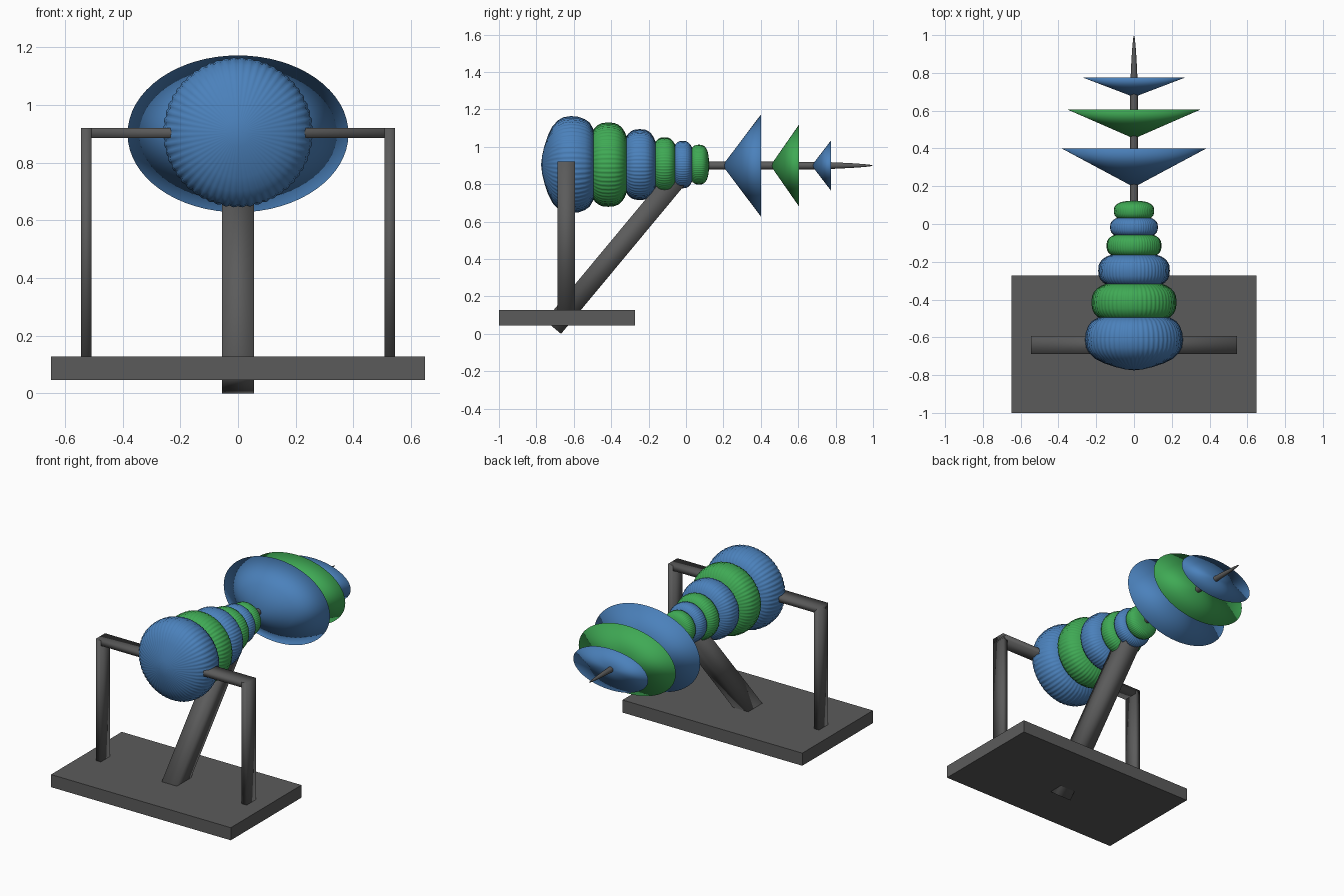
import bpy, bmesh, math
from mathutils import Vector, Matrix

if "Cube" in bpy.data.objects:
    bpy.data.objects.remove(bpy.data.objects["Cube"])


def material(name, col):
    m = bpy.data.materials.new(name)
    m.diffuse_color = (*col, 1)
    m.use_nodes = True
    m.node_tree.nodes["Principled BSDF"].inputs["Base Color"].default_value = m.diffuse_color
    return m


BLUE = material("blue", (0.07, 0.22, 0.50))
GREEN = material("green", (0.05, 0.40, 0.09))
DARK = material("dark_grey", (0.105, 0.105, 0.105))


def finish(name, bm, mat, angle):
    bmesh.ops.recalc_face_normals(bm, faces=bm.faces)
    me = bpy.data.meshes.new(name)
    bm.to_mesh(me)
    bm.free()
    me.shade_smooth()
    if angle < 180:
        me.set_sharp_from_angle(angle=math.radians(angle))
    me.materials.append(mat)
    ob = bpy.data.objects.new(name, me)
    bpy.context.collection.objects.link(ob)
    return ob


def lathe(name, profile, mat, z=0.90, sx=1, sz=1, seg=64, ribs=0, angle=35):
    """Spin (y, radius) points round the long axis, optionally with scalloped ribs."""
    bm = bmesh.new()
    if ribs:
        seg = ribs * 4
    rows = []
    for y, r in profile:
        row = []
        for i in range(seg):
            a = 2 * math.pi * i / seg
            k = r
            if ribs:
                k *= 1 - 0.02 * (1 - abs(math.sin(a * ribs / 2)))
            row.append(bm.verts.new((k * sx * math.cos(a), y, z + k * sz * math.sin(a))))
        rows.append(row)
    for a, b in zip(rows, rows[1:]):
        for i in range(seg):
            j = (i + 1) % seg
            bm.faces.new((a[i], a[j], b[j], b[i]))
    bmesh.ops.remove_doubles(bm, verts=bm.verts, dist=1e-5)
    return finish(name, bm, mat, angle)


def box(name, center, size, rot=None, angle=180):
    bm = bmesh.new()
    bmesh.ops.create_cube(bm, size=1)
    bmesh.ops.scale(bm, vec=size, verts=bm.verts)
    if rot:
        bmesh.ops.rotate(bm, matrix=rot, verts=bm.verts)
    bmesh.ops.translate(bm, vec=center, verts=bm.verts)
    return finish(name, bm, DARK, angle)


# Domed section of the ribbed body
dome = [(-0.775, 0), (-0.769, 0.05), (-0.757, 0.1), (-0.738, 0.158), (-0.714, 0.205),
        (-0.685, 0.237), (-0.655, 0.254), (-0.615, 0.26), (-0.575, 0.256),
        (-0.54, 0.243), (-0.515, 0.225), (-0.495, 0.19), (-0.485, 0.14), (-0.48, 0)]
lathe("body_dome", dome, BLUE, z=0.905, ribs=56, angle=75)

# Shrinking ribbed rings: centre, half length, radius
rings = [(-0.415, 0.115, 0.226), (-0.247, 0.097, 0.19), (-0.115, 0.07, 0.146),
         (-0.017, 0.06, 0.127), (0.069, 0.054, 0.107)]
for n, (c, h, R) in enumerate(rings):
    prof = []
    for k in range(17):
        a = math.pi * k / 16
        co, si = math.cos(a), max(0, math.sin(a))
        t = -math.copysign(abs(co) ** 0.76, co)
        prof.append((c + h * t, R * si ** 0.76 if 0 < k < 16 else 0))
    lathe(f"body_ring_{n + 1}", prof, BLUE if n % 2 else GREEN, z=0.905, ribs=56, angle=75)

# Tapered rod with pointed tip
lathe("rod", [(0.05, 0), (0.05, 0.021), (0.7, 0.02), (0.8, 0.017), (0.88, 0.013),
              (0.95, 0.008), (0.985, 0.004), (1.0, 0)], DARK, seg=24)

# Oval cones: apex y, rim y, half width, half height
cones = [(0.195, 0.40, 0.383, 0.272), (0.452, 0.605, 0.35, 0.22), (0.672, 0.775, 0.27, 0.134)]
for n, (y0, y1, rx, rz) in enumerate(cones):
    mid = (y0 + y1) / 2
    lathe(f"cone_{n + 1}", [(y0, 0), (mid, 0.5), (y1, 1), (y1, 0)],
          GREEN if n == 1 else BLUE, sx=rx, sz=rz, angle=180)

# Base plate
box("base_plate", (0, -0.636, 0.087), (1.296, 0.728, 0.082), angle=35)

# Side posts and crossbar
for side, s in (("left", -1), ("right", 1)):
    box(f"{side}_post", (s * 0.526, -0.64, 0.51), (0.036, 0.095, 0.82))
box("crossbar", (0, -0.64, 0.903), (1.088, 0.095, 0.036))

# Slanted strut through the plate
d = Vector((0, 0.639, 0.769))
start, length = Vector((0, -0.711, 0.036)), 1.04
tilt = Matrix.Rotation(-math.atan2(d.y, d.z), 3, 'X')
box("strut", start + d * length / 2, (0.11, 0.112, length), tilt)
